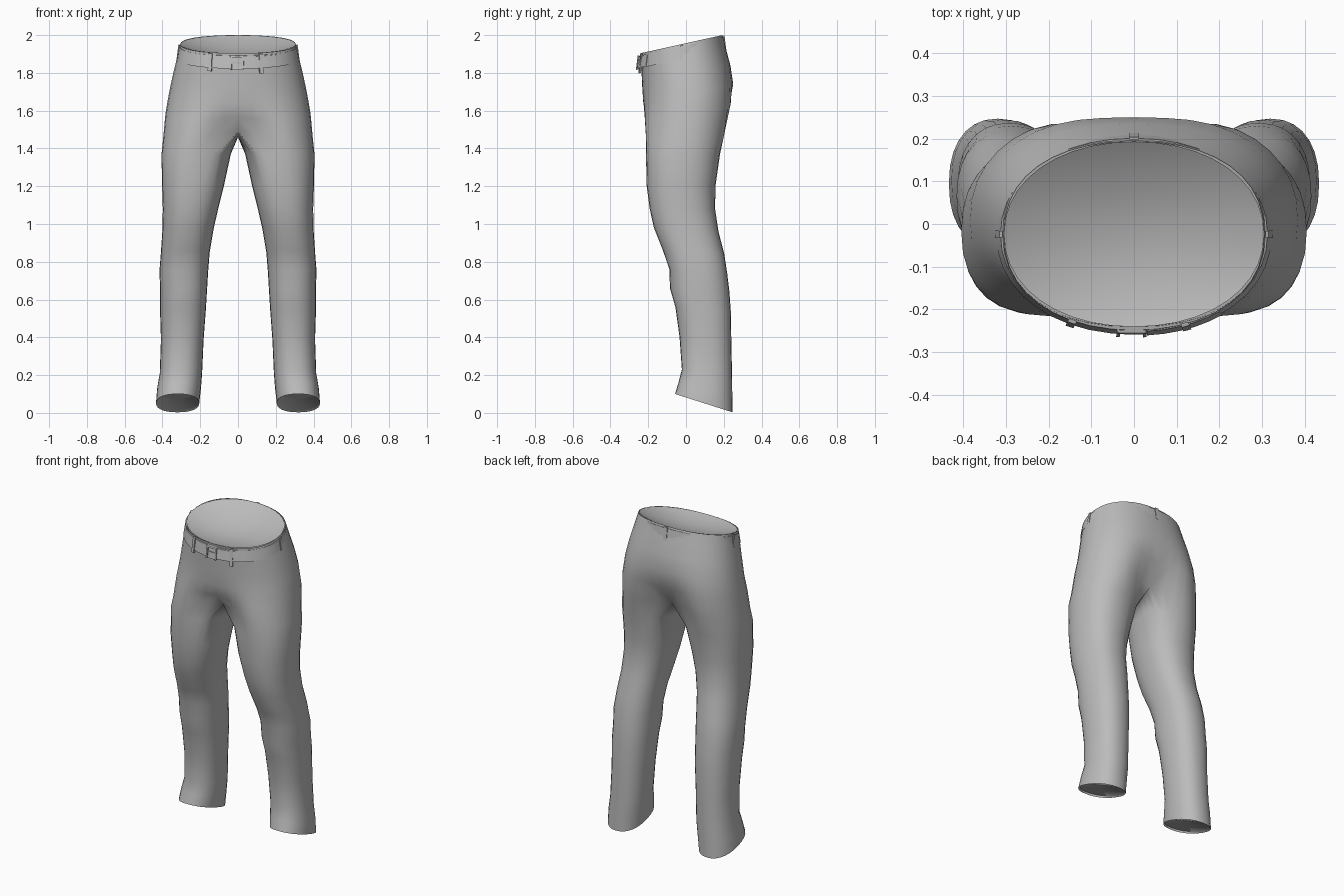
import bpy, bmesh, math
from math import sin, cos, pi

if "Cube" in bpy.data.objects:
    bpy.data.objects.remove(bpy.data.objects["Cube"])

mat = bpy.data.materials.new("grey cloth")
mat.diffuse_color = (0.5, 0.5, 0.5, 1)
mat.use_nodes = True
mat.node_tree.nodes["Principled BSDF"].inputs["Base Color"].default_value = mat.diffuse_color

N, OUT = 28, 21          # points round a leg, points shared with the hip half-ring


def spow(v, p):
    return math.copysign(abs(v) ** p, v)


def finish(bm, name, angle=60):
    bmesh.ops.recalc_face_normals(bm, faces=bm.faces)
    me = bpy.data.meshes.new(name)
    bm.to_mesh(me)
    bm.free()
    me.materials.append(mat)
    ob = bpy.data.objects.new(name, me)
    bpy.context.collection.objects.link(ob)
    bpy.ops.object.select_all(action='DESELECT')
    ob.select_set(True)
    bpy.context.view_layer.objects.active = ob
    bpy.ops.object.shade_smooth_by_angle(angle=math.radians(angle))
    return ob


def bridge(bm, a, b, closed=True):
    n = len(a)
    for i in range(n if closed else n - 1):
        j = (i + 1) % n
        bm.faces.new((a[i], a[j], b[j], b[i]))


def fan(bm, ring, centre):
    c = bm.verts.new(centre)
    for i in range(len(ring)):
        bm.faces.new((ring[i], ring[(i + 1) % len(ring)], c))


def waist(t, off=0.0, h=0.0, s=1.0):
    """Point on the tilted waistline; off pushes outward, h lifts, s shrinks."""
    x = s * (0.305 + off) * spow(cos(t), 0.95)
    y = -0.024 + s * (0.217 + off) * spow(sin(t), 0.95)
    return (x, y, 1.957 + 0.22 * y + h)


# ---- trousers: one half, mirrored ----
# front z, back z, half width, front y, back y, centre groove, side dip
hips = [(1.904, 2.00, .305, -.241, .193, 0, 0),
        (1.82, 1.925, .325, -.236, .212, 0, 0),
        (1.73, 1.84, .346, -.232, .235, .01, 0),
        (1.64, 1.74, .366, -.226, .250, .04, 0),
        (1.56, 1.63, .384, -.218, .236, .16, .01),
        (1.49, 1.50, .398, -.213, .205, .42, .06)]
# front z, back z, inner x, outer x, front y, back y
leg = [(1.37, 1.37, .038, .405, -.212, .180),
       (1.20, 1.20, .075, .402, -.208, .156),
       (1.08, 1.08, .105, .398, -.192, .154),
       (0.98, 0.96, .130, .400, -.170, .172),
       (0.86, 0.84, .150, .408, -.122, .203),
       (0.76, 0.74, .158, .416, -.088, .218),
       (0.66, 0.64, .164, .412, -.085, .230),
       (0.56, 0.54, .170, .413, -.056, .237),
       (0.40, 0.38, .182, .408, -.034, .240),
       (0.23, 0.19, .190, .414, -.022, .244),
       (0.16, 0.10, .196, .428, -.040, .245),
       (0.10, 0.003, .205, .434, -.058, .247)]
bm = bmesh.new()
prev = None
ts = [-pi / 2 + pi * i / (OUT - 1) for i in range(OUT)]
for zf, zb, w, yf, yb, g, dip in hips:
    lobe = [spow(sin(t), 0.88) * (1 - g * abs(sin(t)) ** 12) for t in ts]
    top = max(lobe)      # the lobes, not the groove, reach the full depth
    ring = []
    for i, t in enumerate(ts):
        y = (yf + yb) / 2 + (yb - yf) / 2 * lobe[i] / top
        x = w * abs(cos(t)) ** 0.88 if 0 < i < OUT - 1 else 0
        z = zf + (zb - zf) * (y - yf) / (yb - yf) - dip * cos(t) ** 2
        ring.append(bm.verts.new((x, y, z)))
    if prev:
        bridge(bm, prev, ring, False)
    prev = ring
# crotch seam closes the last hip row into a leg ring
y0, y1 = prev[-1].co.y, prev[0].co.y
for i in range(1, N - OUT + 1):
    f = i / (N - OUT + 1)
    prev.append(bm.verts.new((0, y0 + (y1 - y0) * f, 1.495 - 0.035 * sin(pi * f))))
start = -pi * (OUT - 1) / N
for zf, zb, x0, x1, yf, yb in leg:
    ring = []
    for i in range(N):
        t = start + 2 * pi * i / N
        y = (yf + yb) / 2 + (yb - yf) / 2 * spow(sin(t), 0.88)
        x = (x0 + x1) / 2 + (x1 - x0) / 2 * spow(cos(t), 0.88)
        ring.append(bm.verts.new((x, y, zf + (zb - zf) * (y - yf) / (yb - yf))))
    bridge(bm, prev, ring)
    prev = ring
# recessed closing inside the hem
inner = [bm.verts.new((.318 + (v.co.x - .318) * .95, .094 + (v.co.y - .094) * .95,
                       v.co.z + .01)) for v in prev]
bridge(bm, prev, inner)
fan(bm, inner, (.318, .094, .07))
trousers = finish(bm, "trousers")
m = trousers.modifiers.new("mirror", 'MIRROR')
m.merge_threshold = 0.001

# ---- shallow lining inside the waist ----
W = 40
angles = [2 * pi * i / W for i in range(W)]
bm = bmesh.new()
prev = None
for s in (1, .97, .9, .75, .5, .25):
    ring = [bm.verts.new(waist(t, 0, -.055 * (1 - s * s), s)) for t in angles]
    if prev:
        bridge(bm, prev, ring)
    prev = ring
fan(bm, prev, (0, -.024, 1.897))
finish(bm, "waist_lining")


# ---- belt, loops and buckle all follow the waistline ----
def band(name, ts, section, closed):
    """Sweep a cross-section of (offset, height) along waist angles."""
    bm = bmesh.new()
    rings = [[bm.verts.new(waist(t, o, h)) for o, h in section] for t in ts]
    for a, b in zip(rings, rings[1:] + rings[:1] if closed else rings[1:]):
        bridge(bm, a, b)
    if not closed:
        bm.faces.new(rings[0])
        bm.faces.new(rings[-1])
    return finish(bm, name, 35)


def box(o0, o1, h0, h1, lean=0.010):
    return [(o0 + lean, h0), (o1 + lean, h0), (o1, h1), (o0, h1)]


def span(x0, x1, n=2):
    """Angles along the front of the waist between two x positions."""
    a, b = (-math.acos(spow(x / .315, 1 / .95)) for x in (x0, x1))
    return [a + (b - a) * i / (n - 1) for i in range(n)]


band("belt", angles, box(-.002, .008, -.078, -.012), True)
band("belt_tip", span(.03, .2, 6), box(.006, .011, -.074, -.016), False)
for x, lo in ((-.145, -.095), (.12, -.105)):
    band("front_loop", span(x - .009, x + .009), box(.005, .014, lo, -.004), False)
for t in (0, pi / 2, pi):
    band("belt_loop", [t - .03, t + .03], box(.004, .011, -.085, -.004), False)

# buckle frame and prong
for h in (-.084, -.018):
    band("buckle_bar", span(-.04, .028, 4), box(.008, .015, h, h + .008, 0.003), False)
for x in (-.04, .020):
    band("buckle_side", span(x, x + .008), box(.008, .015, -.084, -.010), False)
band("buckle_prong", span(-.04, .024, 3), box(.010, .015, -.05, -.043, 0), False)
